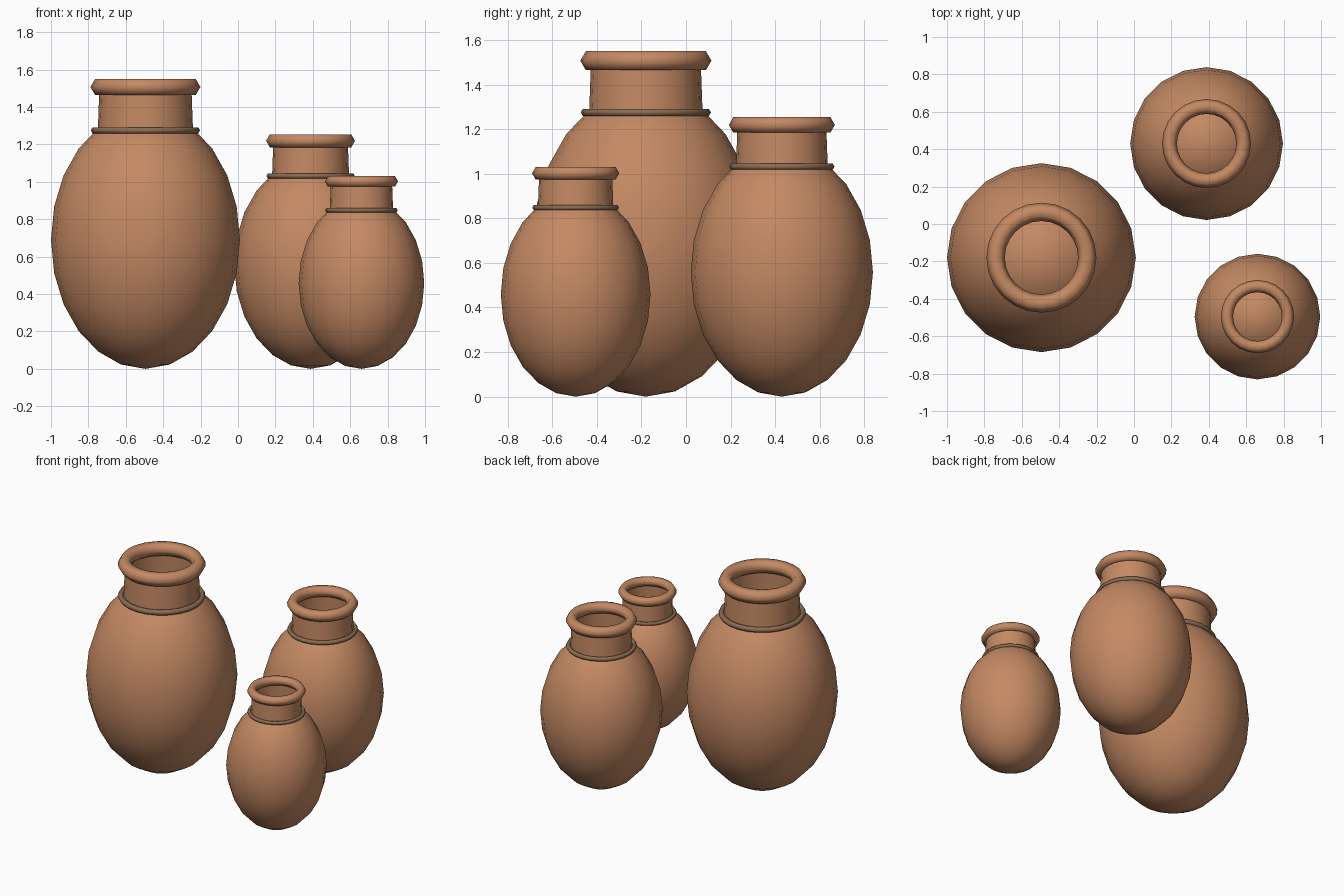
import bpy
import bmesh
import math

if "Cube" in bpy.data.objects:
    bpy.data.objects.remove(bpy.data.objects["Cube"], do_unlink=True)


def make_material(name, color):
    mat = bpy.data.materials.new(name)
    mat.use_nodes = True
    mat.diffuse_color = color
    mat.node_tree.nodes["Principled BSDF"].inputs["Base Color"].default_value = color
    return mat


CLAY = make_material("terracotta", (0.55, 0.25, 0.125, 1))
BAND = make_material("brown band", (0.26, 0.15, 0.085, 1))


def finish(obj, name, mat):
    obj.name = name
    obj.data.name = name
    obj.data.materials.append(mat)
    for poly in obj.data.polygons:
        poly.use_smooth = True


def add_body(name, x, y, s):
    # Egg-shaped belly, stretched upward and resting on the ground
    half = 0.69 * s
    bpy.ops.mesh.primitive_uv_sphere_add(segments=20, ring_count=12, radius=1, location=(x, y, half))
    obj = bpy.context.object
    obj.scale = (0.505 * s, 0.505 * s, half)
    finish(obj, name, CLAY)


def add_neck(name, x, y, s):
    # Open, slightly tapered tube
    bpy.ops.mesh.primitive_cone_add(vertices=20, radius1=0.257 * s, radius2=0.246 * s,
                                    depth=0.3 * s, end_fill_type='NOTHING',
                                    location=(x, y, 1.355 * s))
    finish(bpy.context.object, name, CLAY)


def add_ring(name, x, y, s, z, major, minor, mat):
    bpy.ops.mesh.primitive_torus_add(major_segments=24, minor_segments=6,
                                     major_radius=major * s, minor_radius=minor * s,
                                     location=(x, y, z * s))
    finish(bpy.context.object, name, mat)


# Each jar is the same design at its own position and scale
JARS = {
    "large": (-0.495, -0.18, 1.0),
    "medium": (0.388, 0.43, 0.809),
    "small": (0.66, -0.495, 0.665),
}
for size, (x, y, s) in JARS.items():
    add_body(size + "_jar_body", x, y, s)
    add_neck(size + "_jar_neck", x, y, s)
    add_ring(size + "_jar_rim", x, y, s, 1.507, 0.245, 0.049, CLAY)
    add_ring(size + "_jar_collar", x, y, s, 1.275, 0.273, 0.019, BAND)
